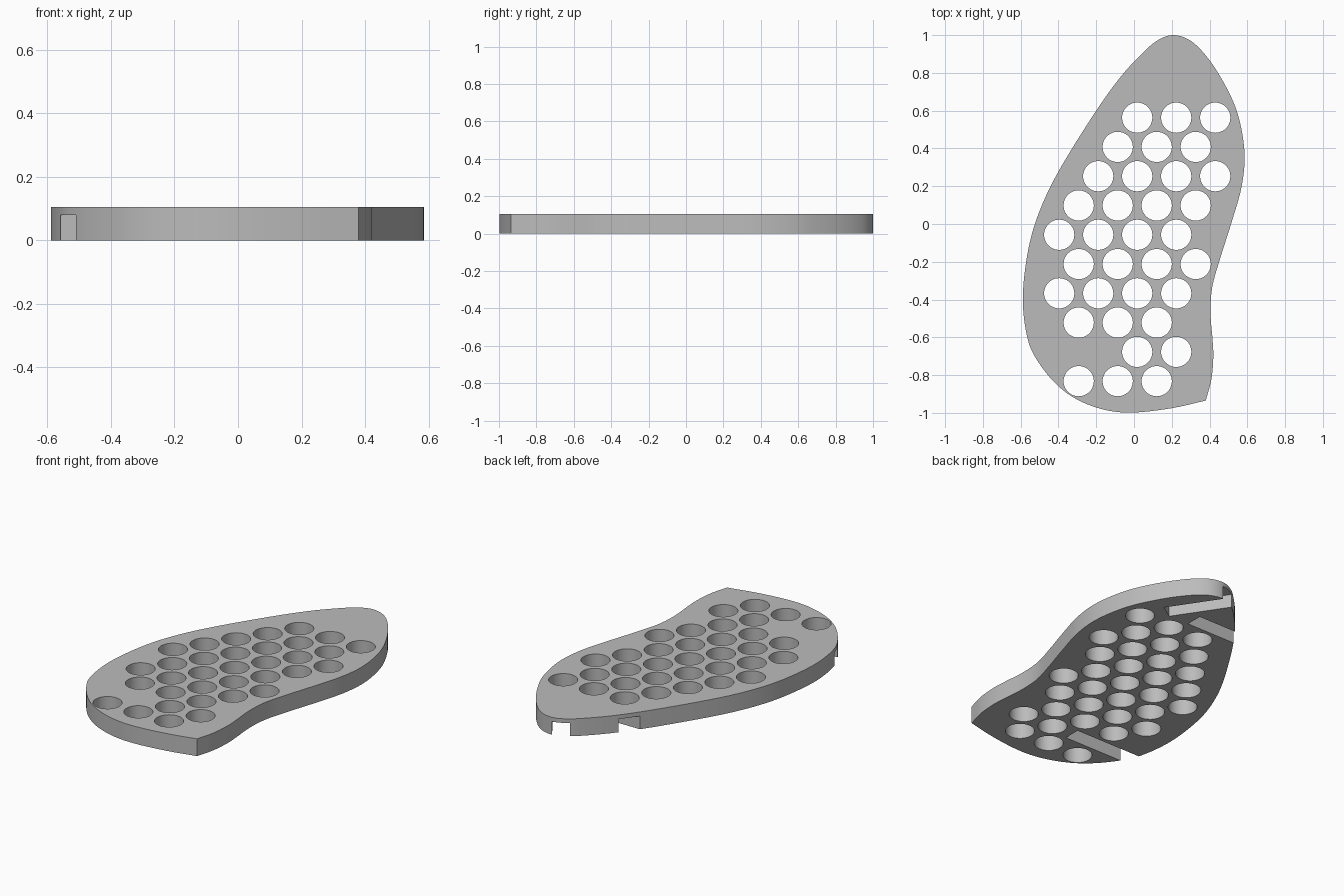
import bpy, bmesh
from math import atan2
from mathutils import Vector, Matrix

HEIGHT, SLOT_DEPTH = 0.105, 0.08
HOLE_R, SLOT_W = 0.08, 0.1
STEP_X, STEP_Y = 0.2065, 0.155

cube = bpy.data.objects.get("Cube")
if cube:
    bpy.data.objects.remove(cube, do_unlink=True)

mat = bpy.data.materials.new("plain grey")
mat.use_nodes = True
grey = (0.5, 0.5, 0.5, 1)
mat.diffuse_color = grey
mat.node_tree.nodes["Principled BSDF"].inputs["Base Color"].default_value = grey

# Sole outline, from the sharp heel corner clockwise around the toe
OUTLINE = [(.38, -.935), (.2, -.975), (0, -.998), (-.15, -.985), (-.3, -.93),
           (-.42, -.84), (-.52, -.71), (-.565, -.6), (-.588, -.43), (-.578, -.25),
           (-.54, -.05), (-.47, .14), (-.37, .33), (-.2, .6), (-.07, .78),
           (.05, .91), (.13, .975), (.21, 1), (.3, .97), (.39, .88), (.48, .74),
           (.55, .58), (.585, .38), (.57, .2), (.52, .02), (.46, -.17),
           (.415, -.33), (.405, -.47), (.415, -.6), (.42, -.7), (.41, -.82),
           (.38, -.935)]


def smooth_path(points, cuts=5):
    """Open spline through the points, keeping both ends sharp."""
    p = [Vector(q) for q in points]
    p = [2 * p[0] - p[1]] + p + [2 * p[-1] - p[-2]]
    path = []
    for a, b, c, d in zip(p, p[1:], p[2:], p[3:]):
        for i in range(cuts):
            t = i / cuts
            path.append(b + (c - a) * t / 2 + (2 * a - 5 * b + 4 * c - d) * t**2 / 2
                        + (3 * b - a - 3 * c + d) * t**3 / 2)
    return path


def make_object(name, bm):
    bmesh.ops.recalc_face_normals(bm, faces=bm.faces)
    mesh = bpy.data.meshes.new(name)
    bm.to_mesh(mesh)
    bm.free()
    mesh.materials.append(mat)
    obj = bpy.data.objects.new(name, mesh)
    bpy.context.collection.objects.link(obj)
    return obj


# Solid sole plate
bm = bmesh.new()
face = bm.faces.new([bm.verts.new((*q, 0)) for q in smooth_path(OUTLINE)])
top = bmesh.ops.extrude_face_region(bm, geom=[face])["geom"]
bmesh.ops.translate(bm, vec=(0, 0, HEIGHT),
                    verts=[v for v in top if isinstance(v, bmesh.types.BMVert)])
sole = make_object("sole_plate", bm)

# Cutter: staggered rows of holes, first column and count per row from toe to heel
bm = bmesh.new()
ROWS = [(0, 3), (-.5, 3), (-1, 4), (-1.5, 4), (-2, 4),
        (-1.5, 4), (-2, 4), (-1.5, 3), (0, 2), (-1.5, 3)]
for row, (first, count) in enumerate(ROWS):
    for k in range(count):
        place = (.017 + (first + k) * STEP_X, .563 - row * STEP_Y, HEIGHT / 2)
        bmesh.ops.create_cone(bm, cap_ends=True, segments=48, radius1=HOLE_R,
                              radius2=HOLE_R, depth=HEIGHT * 2,
                              matrix=Matrix.Translation(place))


# Cutter: slots in the underside, running out through the rim
def add_slot(start, end):
    a, b = Vector(start), Vector(end)
    run, mid = b - a, (a + b) / 2
    bmesh.ops.create_cube(bm, size=1, matrix=Matrix.Translation((*mid, 0))
                          @ Matrix.Rotation(atan2(run.y, run.x), 4, "Z")
                          @ Matrix.Diagonal((run.length, SLOT_W, SLOT_DEPTH * 2, 1)))


add_slot((-.12, -.675), (-.8, -.675))
add_slot((.17, .715), (-.5, .715))
add_slot((.345, .69), (.05, 1.133))
cutter = make_object("hole_cutter", bm)
cutter.hide_render = True

# Cut the plate and shade it
cut = sole.modifiers.new("holes", "BOOLEAN")
cut.operation, cut.solver, cut.object = "DIFFERENCE", "EXACT", cutter
bpy.ops.object.select_all(action="DESELECT")
sole.select_set(True)
bpy.context.view_layer.objects.active = sole
bpy.ops.object.modifier_apply(modifier=cut.name)
bpy.data.objects.remove(cutter, do_unlink=True)
bpy.ops.object.shade_smooth_by_angle(angle=0.5)
